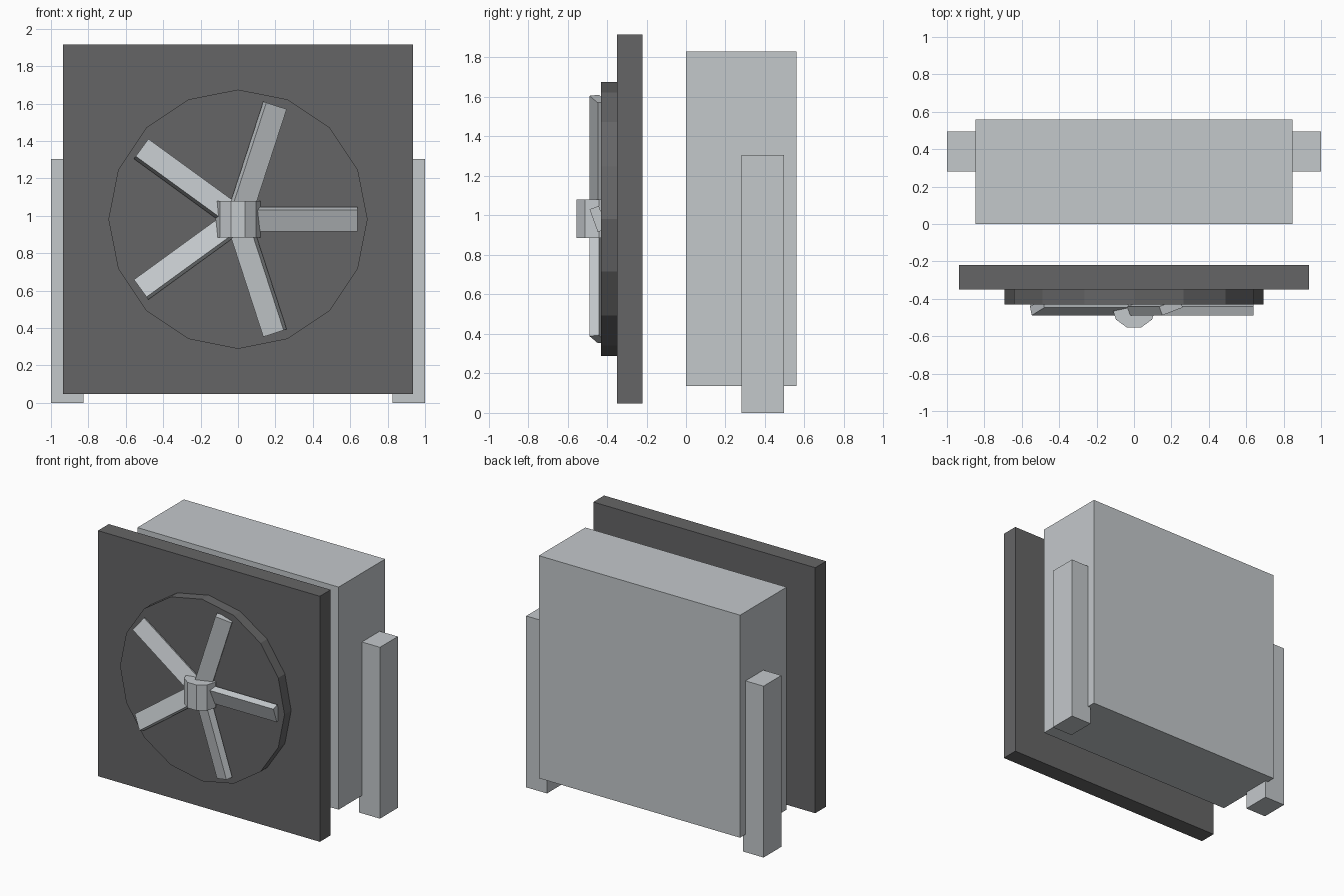
import bpy
from math import radians, pi
from mathutils import Matrix, Vector

if "Cube" in bpy.data.objects:
    bpy.data.objects.remove(bpy.data.objects["Cube"], do_unlink=True)


def make_material(name, color):
    mat = bpy.data.materials.new(name)
    mat.use_nodes = True
    mat.diffuse_color = color
    mat.node_tree.nodes["Principled BSDF"].inputs["Base Color"].default_value = color
    return mat


light = make_material("light grey metal", (0.55, 0.58, 0.60, 1))
dark = make_material("dark grey metal", (0.13, 0.13, 0.133, 1))


def finish(name, mat):
    obj = bpy.context.object
    obj.name = obj.data.name = name
    obj.data.materials.append(mat)
    return obj


def box(name, low, high, mat):
    """Box between two opposite corners."""
    low, high = Vector(low), Vector(high)
    bpy.ops.mesh.primitive_cube_add(size=1)
    obj = finish(name, mat)
    obj.data.transform(Matrix.Translation((low + high) / 2) @ Matrix.Diagonal((*(high - low), 1)))
    return obj


AXIS = Vector((0, -0.44, 0.982))  # centre of the fan

# Housing and the separate front panel
box("housing", (-0.848, 0, 0.135), (0.848, 0.56, 1.83), light)
box("front_panel", (-0.935, -0.35, 0.047), (0.935, -0.22, 1.917), dark)

# Side supports, one on each side
for side, name in ((1, "left_support"), (-1, "right_support")):
    xs = sorted((side * 0.825, side))
    box(name, (xs[0], 0.28, 0), (xs[1], 0.495, 1.305), light)

# Round fan backing plate, facing the front
bpy.ops.mesh.primitive_cylinder_add(vertices=16, radius=0.693, depth=0.08)
disc = finish("fan_disc", dark)
disc.rotation_euler.x = pi / 2
disc.location = (0, -0.39, AXIS.z)

# Upright ten-sided hub, flat side to the front
bpy.ops.mesh.primitive_cylinder_add(vertices=10, radius=0.12, depth=0.195)
hub = finish("fan_hub", light)
hub.rotation_euler.z = radians(18)
hub.location = AXIS

# Five pitched blades spread around the fan axis
for i in range(5):
    blade = box(f"fan_blade_{i + 1}", (0, -0.025, -0.061), (0.64, 0.025, 0.061), light)
    pitch = Matrix.Rotation(radians(20), 4, "X")
    spin = Matrix.Rotation(-i * 2 * pi / 5, 4, "Y")
    blade.data.transform(Matrix.Translation(AXIS + Vector((0, -0.004, 0))) @ spin @ pitch)
